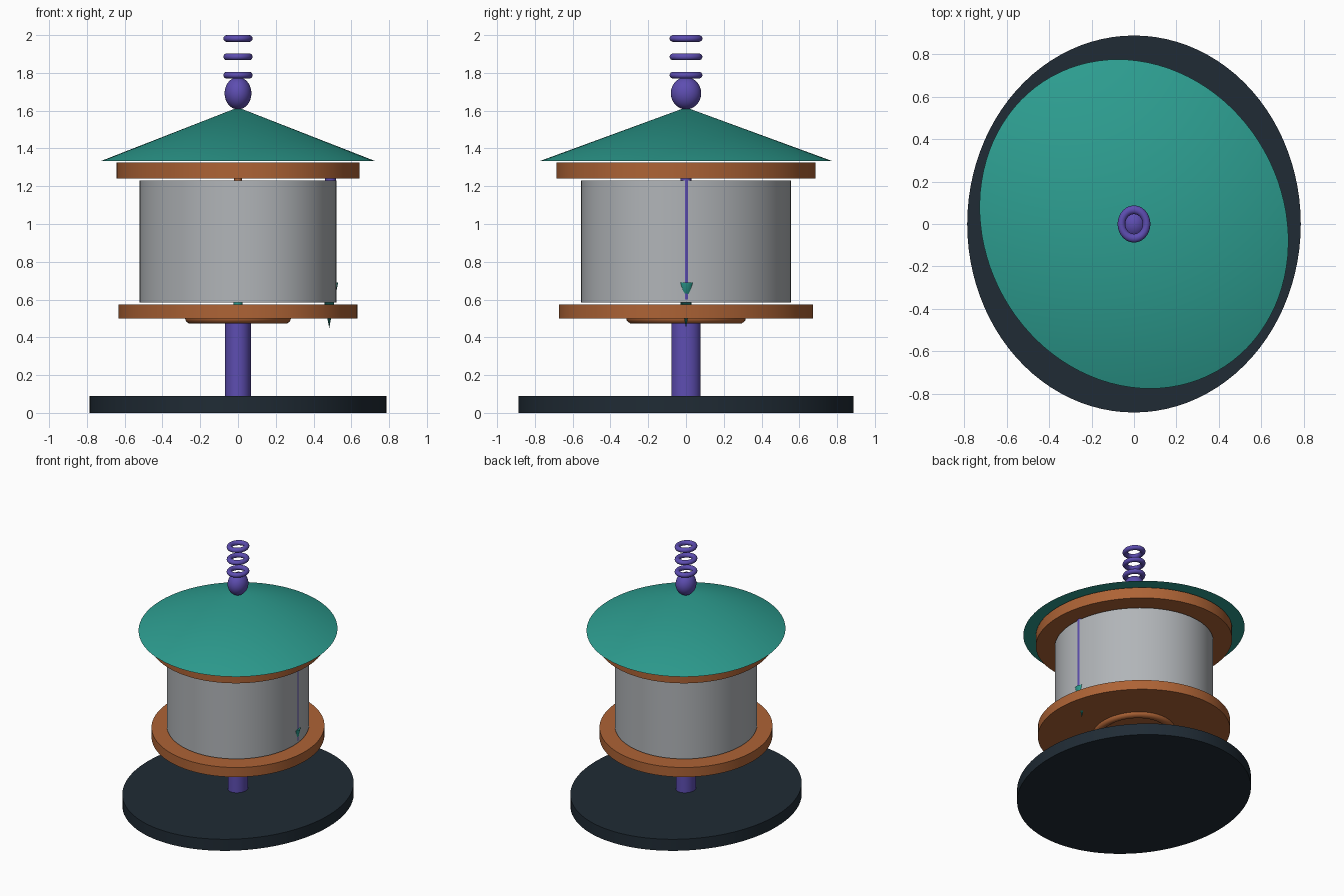
import bpy
import math

if "Cube" in bpy.data.objects:
    bpy.data.objects.remove(bpy.data.objects["Cube"])

RATIO = 1.13                 # depth / width of every oval section
TURN = math.radians(29.2)    # upper body is turned on its post


def material(name, rgb):
    m = bpy.data.materials.new(name)
    m.diffuse_color = (*rgb, 1)
    m.use_nodes = True
    m.node_tree.nodes["Principled BSDF"].inputs["Base Color"].default_value = m.diffuse_color
    return m


TEAL = material("teal", (0.026, 0.34, 0.28))
COPPER = material("copper", (0.42, 0.125, 0.036))
GREY = material("light grey", (0.44, 0.46, 0.48))
PURPLE = material("purple", (0.11, 0.075, 0.44))
SLATE = material("dark slate", (0.014, 0.024, 0.035))


def finish(name, mat, turn=0.0, ratio=RATIO):
    ob = bpy.context.object
    ob.name = name
    ob.scale.y *= ratio
    ob.rotation_euler.z = turn
    ob.data.materials.append(mat)
    bpy.ops.object.shade_smooth_by_angle(angle=math.radians(35))
    return ob


def frustum(name, mat, r_low, r_high, z0, z1, x=0.0, turn=0.0, ratio=RATIO, sides=96):
    bpy.ops.mesh.primitive_cone_add(vertices=sides, radius1=r_low, radius2=r_high,
                                    depth=z1 - z0, location=(x, 0, (z0 + z1) / 2))
    return finish(name, mat, turn, ratio)


def ring(name, mat, major, minor, z):
    bpy.ops.mesh.primitive_torus_add(major_radius=major, minor_radius=minor,
                                     major_segments=64, minor_segments=16,
                                     location=(0, 0, z))
    return finish(name, mat)


# Stand
frustum("base", SLATE, 0.785, 0.785, 0, 0.09)
frustum("post", PURPLE, 0.069, 0.069, 0.09, 0.52, sides=48)
ring("bearing_ring", COPPER, 0.25, 0.03, 0.502)

# Turned oval body
frustum("lower_plate", COPPER, 0.612, 0.612, 0.5, 0.575, turn=TURN)
frustum("drum", GREY, 0.504, 0.504, 0.585, 1.23, turn=TURN)
frustum("upper_plate", COPPER, 0.624, 0.624, 1.24, 1.325, turn=TURN)
frustum("roof", TEAL, 0.704, 0, 1.333, 1.617, turn=TURN)

# Centre pins that join the drum to the plates
frustum("lower_pin", TEAL, 0.025, 0.025, 0.56, 0.6, sides=24)
frustum("upper_pin", COPPER, 0.02, 0.02, 1.22, 1.25, sides=24)

# Rod and pointer sunk in the drum wall
frustum("pointer_rod", PURPLE, 0.0285, 0.0285, 0.6, 1.26, x=0.49, ratio=1, sides=32)
frustum("pointer_tip", TEAL, 0, 0.047, 0.45, 0.69, x=0.483, ratio=1, sides=32)

# Finial: ball and floating rings
bpy.ops.mesh.primitive_uv_sphere_add(segments=48, ring_count=24, radius=0.071,
                                     location=(0, 0, 1.692))
ball = finish("finial_ball", PURPLE)
ball.scale.z = 1.2
for i in range(3):
    ring(f"finial_ring_{i + 1}", PURPLE, 0.059, 0.018, 1.788 + i * 0.097)
